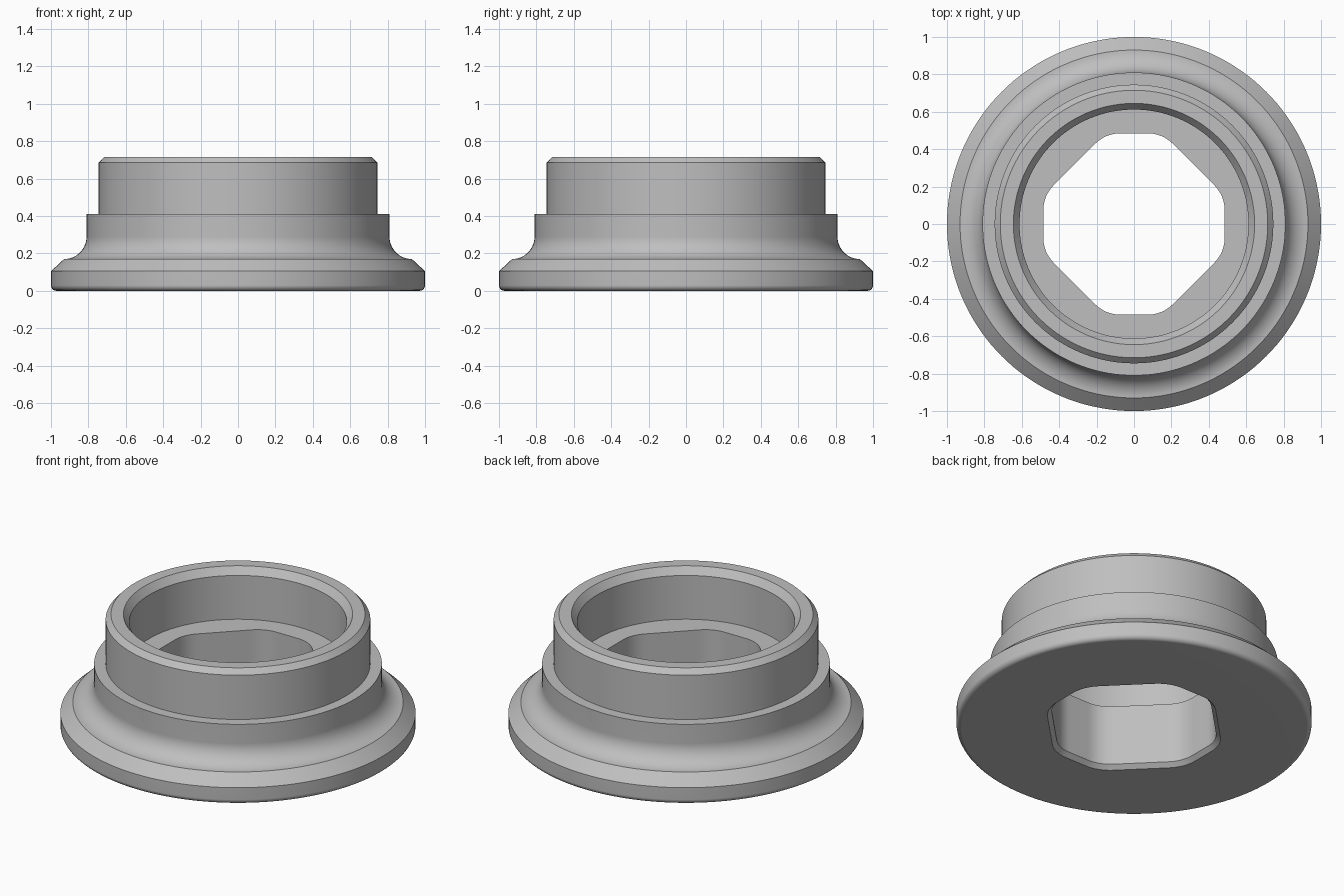
import bpy, bmesh
from math import sin, cos, pi, sqrt, radians

if "Cube" in bpy.data.objects:
    bpy.data.objects.remove(bpy.data.objects["Cube"])

SEGMENTS = 144


def arc(cx, cz, r, start, end, steps):
    """Points of a circular arc in the (radius, height) plane."""
    angles = [radians(start + (end - start) * i / steps) for i in range(steps + 1)]
    return [(cx + r * cos(a), cz + r * sin(a)) for a in angles]


def hole_radius(angle, grow=0.0):
    """Polar radius of the rounded octagonal hole, widened by grow."""
    flat, diagonal, fillet = 0.485 + grow, 0.45 + grow, 0.19 + grow
    t = angle % (pi / 2)
    t = min(t, pi / 2 - t)
    cx = flat - fillet
    cy = (diagonal - fillet) * sqrt(2) - cx
    if flat * sin(t) / cos(t) <= cy:
        return flat / cos(t)
    r = diagonal / cos(pi / 4 - t)
    if r * sin(pi / 4 - t) <= (cx - cy) / sqrt(2):
        return r
    b = cx * cos(t) + cy * sin(t)
    return b + sqrt(b * b - cx * cx - cy * cy + fillet * fillet)


# Round outside and counterbore, from the bottom edge up and over the rim
profile = arc(0.97, 0.03, 0.03, -90, 0, 5)                 # rounded foot
profile += [(1.0, 0.105)]                                  # flange side
profile += arc(0.93, 0.29, 0.12, 270, 180, 14)             # chamfer and cove
profile += [(0.81, 0.41), (0.745, 0.41),                   # shoulder
            (0.745, 0.685), (0.715, 0.717),                # collar, outer chamfer
            (0.645, 0.717), (0.612, 0.672), (0.612, 0.40)]  # rim and bore

# Octagonal hole: (extra size, height) from the floor to the bottom
hole = [(0.0, 0.40), (0.0, 0.025), (0.025, 0.0)]

bm = bmesh.new()
angles = [2 * pi * i / SEGMENTS for i in range(SEGMENTS)]
rings = []
for r, z in profile:
    rings.append([bm.verts.new((r * cos(a), r * sin(a), z)) for a in angles])
for grow, z in hole:
    rings.append([bm.verts.new((hole_radius(a, grow) * cos(a),
                                hole_radius(a, grow) * sin(a), z)) for a in angles])
for k, lower in enumerate(rings):
    upper = rings[(k + 1) % len(rings)]
    for i in range(SEGMENTS):
        j = (i + 1) % SEGMENTS
        bm.faces.new((lower[i], lower[j], upper[j], upper[i]))
bmesh.ops.recalc_face_normals(bm, faces=bm.faces)

mesh = bpy.data.meshes.new("flanged_bushing")
bm.to_mesh(mesh)
bm.free()
bushing = bpy.data.objects.new("flanged_bushing", mesh)
bpy.context.collection.objects.link(bushing)

# Plain grey material
grey = bpy.data.materials.new("plain grey")
grey.use_nodes = True
colour = (0.52, 0.52, 0.52, 1)
grey.diffuse_color = colour
grey.node_tree.nodes["Principled BSDF"].inputs["Base Color"].default_value = colour
mesh.materials.append(grey)

# Smooth curves with crisp edges
bpy.ops.object.select_all(action="DESELECT")
bushing.select_set(True)
bpy.context.view_layer.objects.active = bushing
bpy.ops.object.shade_smooth_by_angle(angle=radians(30))
weighted = bushing.modifiers.new("flat face normals", "WEIGHTED_NORMAL")
weighted.keep_sharp = True
